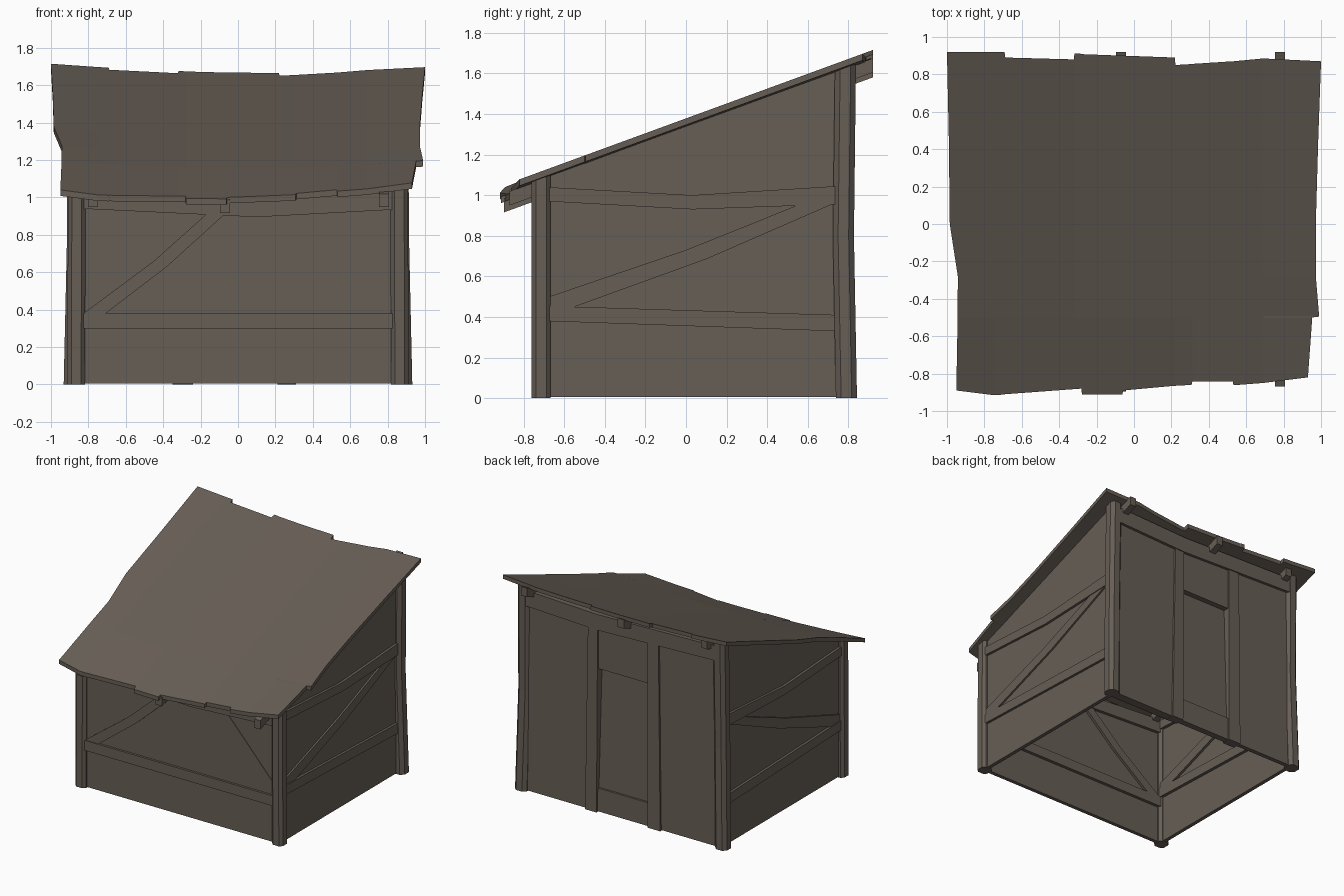
import bpy, bmesh

if "Cube" in bpy.data.objects:
    bpy.data.objects.remove(bpy.data.objects["Cube"])

wood = bpy.data.materials.new("weathered wood")
wood.diffuse_color = (0.135, 0.112, 0.092, 1)
wood.use_nodes = True
wood.node_tree.nodes["Principled BSDF"].inputs["Base Color"].default_value = wood.diffuse_color


def finish(name, bm):
    bmesh.ops.recalc_face_normals(bm, faces=bm.faces)
    me = bpy.data.meshes.new(name)
    bm.to_mesh(me)
    bm.free()
    me.materials.append(wood)
    ob = bpy.data.objects.new(name, me)
    bpy.context.collection.objects.link(ob)
    return ob


def prism(name, pts, axis, a, b):
    """Extrude an outline (x,z) along y, or (y,z) along x, from a to b."""
    bm = bmesh.new()
    place = (lambda u, z, d: (d, u, z)) if axis == 'x' else (lambda u, z, d: (u, d, z))
    lo = [bm.verts.new(place(u, z, a)) for u, z in pts]
    hi = [bm.verts.new(place(u, z, b)) for u, z in pts]
    bm.faces.new(lo)
    bm.faces.new(hi)
    n = len(pts)
    for i in range(n):
        j = (i + 1) % n
        bm.faces.new((lo[i], lo[j], hi[j], hi[i]))
    return finish(name, bm)


def rect(u0, u1, z0, z1):
    return [(u0, z0), (u1, z0), (u1, z1), (u0, z1)]


def slope(y, x=1.0):
    """Height of the sagging roof surface."""
    return 1.378 + 0.366 * y - 0.04 * (1 - x * x)


def post(name, rings, r=0.047, c=0.026):
    """Chamfered square post through (x, y, z) ring centres."""
    bm = bmesh.new()
    shape = [(r, -c), (r, c), (c, r), (-c, r), (-r, c), (-r, -c), (-c, -r), (c, -r)]
    loops = []
    for x, y, z in rings:
        top = z > 0.9
        loops.append([bm.verts.new((x + dx, y + dy, z + (0.366 * dy if top else 0)))
                      for dx, dy in shape])
    for p, q in zip(loops, loops[1:]):
        for i in range(8):
            j = (i + 1) % 8
            bm.faces.new((p[i], p[j], q[j], q[i]))
    bm.faces.new(loops[0])
    bm.faces.new(loops[-1])
    finish(name, bm)


# Sides: posts, wall panels, rails and braces, mirrored
for s, side in ((-1, "left"), (1, "right")):
    post(f"front_post_{side}", [(s * 0.865, -0.713, 0), (s * 0.862, -0.713, slope(-0.713) - 0.03)])
    post(f"back_post_{side}", [(s * 0.88, 0.79, 0), (s * 0.862, 0.775, 0.8),
                               (s * 0.858, 0.785, slope(0.785) - 0.035)], 0.052)
    prism(f"side_wall_{side}", [(-0.72, 0.005), (0.79, 0.005), (0.79, slope(0.79) - 0.025),
                                (-0.72, slope(-0.72) - 0.025)], 'x', s * 0.845, s * 0.875)
    inner, outer = s * 0.82, s * 0.895
    prism(f"side_upper_rail_{side}", [(-0.69, 0.97), (0.03, 0.93), (0.75, 0.955), (0.75, 1.045),
                                      (0.03, 1.0), (-0.69, 1.04)], 'x', inner, outer)
    prism(f"side_lower_rail_{side}", [(-0.69, 0.38), (0.75, 0.33), (0.75, 0.41), (-0.69, 0.455)],
          'x', inner, outer)
    prism(f"side_brace_{side}", [(-0.69, 0.43), (-0.55, 0.45), (0.1, 0.685), (0.72, 0.955),
                                 (0.56, 0.955), (0.0, 0.73), (-0.69, 0.495)],
          'x', s * 0.825, s * 0.889)

# Front wall and framing
prism("front_wall", rect(-0.86, 0.86, 0.005, 1.04), 'y', -0.73, -0.70)
prism("front_upper_rail", [(-0.84, 0.94), (0.1, 0.895), (0.84, 0.935), (0.84, 1.05),
                           (0.1, 0.985), (-0.84, 1.05)], 'y', -0.748, -0.675)
prism("front_lower_rail", rect(-0.84, 0.84, 0.30, 0.38), 'y', -0.748, -0.675)
prism("front_brace_left", [(-0.84, 0.37), (-0.72, 0.37), (-0.38, 0.63), (-0.06, 0.92),
                           (-0.17, 0.91), (-0.45, 0.66)], 'y', -0.742, -0.68)
prism("front_brace_right", [(0.84, 0.37), (0.84, 0.46), (0.42, 0.92), (0.33, 0.92)],
      'y', -0.734, -0.68)

# Back wall with a framed, recessed door
prism("back_wall_right", rect(0.28, 0.86, 0.005, 1.58), 'y', 0.74, 0.81)
prism("back_wall_left", rect(-0.86, -0.3, 0.005, 1.58), 'y', 0.775, 0.81)
prism("door_jamb_right", [(0.21, 0), (0.31, 0), (0.285, 1.47), (0.20, 1.47)], 'y', 0.75, 0.825)
prism("door_jamb_left", [(-0.35, 0), (-0.24, 0), (-0.24, 1.47), (-0.335, 1.47)], 'y', 0.75, 0.825)
prism("door_lintel", rect(-0.25, 0.22, 1.14, 1.50), 'y', 0.76, 0.81)
prism("door_threshold", rect(-0.25, 0.22, 0.005, 0.19), 'y', 0.76, 0.81)
prism("door_panel", [(0.775, 0.17), (0.795, 0.17), (0.765, 1.16), (0.745, 1.16)], 'x', -0.25, 0.22)
prism("back_top_beam", [(-0.84, 1.49), (0.2, 1.455), (0.84, 1.48), (0.84, 1.605),
                        (0.2, 1.58), (-0.84, 1.605)], 'y', 0.745, 0.832)

# Rafters poking out under the roof
for name, x, y0, y1 in (("left", -0.775, -0.87, 0.88), ("middle", -0.07, -0.895, 0.92),
                        ("right", 0.78, -0.87, 0.92)):
    a, b = slope(y0, x) - 0.025, slope(y1, x) - 0.025
    prism(f"rafter_{name}", [(y0, a - 0.07), (y1, b - 0.07), (y1, b), (y0, a)],
          'x', x - 0.027, x + 0.027)

# Sagging roof with ragged board ends: columns of (x, front y, back y)
cols = [(-1, -.89, .92), (-.75, -.915, .92), (-.692, -.912, .92), (-.688, -.91, .89),
        (-.322, -.883, .88), (-.318, -.883, .912), (-.282, -.88, .91), (-.278, -.912, .908),
        (-.062, -.912, .9), (-.058, -.89, .9), (.218, -.865, .89), (.222, -.865, .85),
        (.308, -.86, .855), (.312, -.842, .856), (.528, -.842, .87), (.532, -.862, .87),
        (.69, -.85, .885), (1, -.82, .87)]
# Rows of (y, left edge x, right edge x); None means the ragged end
rows = [(None, -.95, .93), (-.5, -.943, .953), (-.495, -.943, .99), (-.28, -.942, .972),
        (0, -.985, .972), (.45, -.99, .985), (None, -1, 1)]
bm = bmesh.new()
grid = []
for r, (y, left, right) in enumerate(rows):
    line = []
    for i, (x, yf, yb) in enumerate(cols):
        yy = y if y is not None else (yf if r == 0 else yb)
        xx = left if i == 0 else right if i == len(cols) - 1 else x
        curl = -0.012 if r == 0 and x < 0.5 else 0
        line.append(bm.verts.new((xx, yy, slope(yy, x) + curl)))
    grid.append(line)
for p, q in zip(grid, grid[1:]):
    for i in range(len(cols) - 1):
        bm.faces.new((p[i], p[i + 1], q[i + 1], q[i]))
# Thicken downwards
res = bmesh.ops.extrude_face_region(bm, geom=bm.faces[:], use_keep_orig=True)
for v in res["geom"]:
    if isinstance(v, bmesh.types.BMVert):
        v.co.z -= 0.032
finish("roof", bm)
